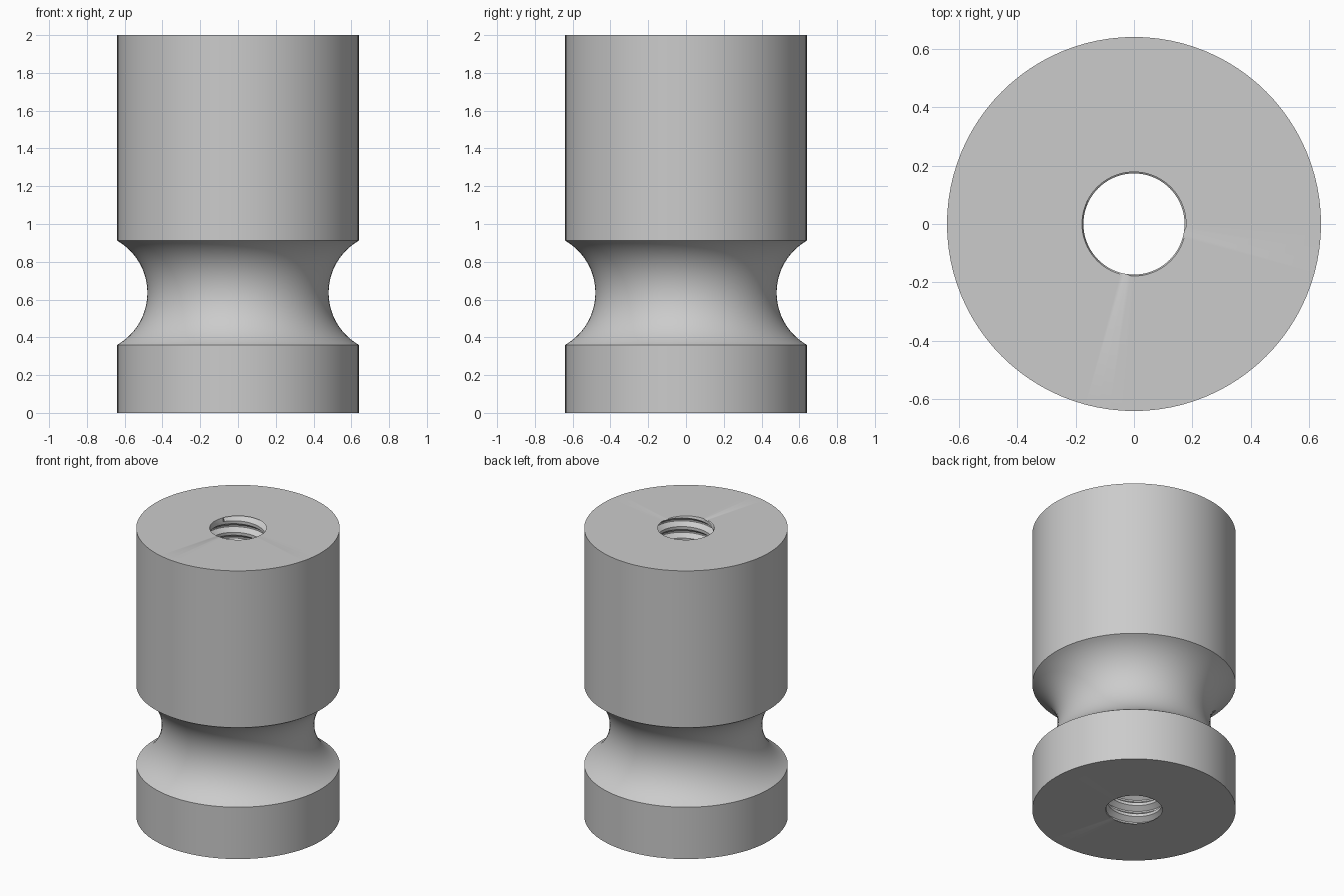
import bpy, bmesh, math

cube = bpy.data.objects.get("Cube")
if cube:
    bpy.data.objects.remove(cube, do_unlink=True)

SEGMENTS = 96
HEIGHT, OUTER = 2.0, 0.64
RIM, MINOR, MAJOR, PITCH = 0.178, 0.173, 0.205, 0.08

grey = bpy.data.materials.new("plain_grey")
grey.use_nodes = True
colour = (0.6, 0.6, 0.6, 1)
grey.diffuse_color = colour
grey.node_tree.nodes["Principled BSDF"].inputs["Base Color"].default_value = colour


def add_grid(bm, rows):
    """Skin a list of vertex rows, each running once round the axis."""
    rows = [[bm.verts.new(p) for p in row] for row in rows]
    for a, b in zip(rows, rows[1:]):
        for i in range(SEGMENTS):
            bm.faces.new((a[i], a[i + 1], b[i + 1], b[i]))


def polar(r, i, z):
    t = math.tau * i / SEGMENTS
    return (r * math.cos(t), r * math.sin(t), z)


# Outer profile: base, concave waist groove, upper barrel, top
low, high, waist = 0.36, 0.912, 0.48
half, depth = (high - low) / 2, OUTER - waist
arc_radius = (half ** 2 + depth ** 2) / (2 * depth)
sweep = math.asin(half / arc_radius)
profile = [(RIM, 0), (OUTER, 0)]
for k in range(33):
    a = sweep * (k / 16 - 1)
    profile.append((waist + arc_radius * (1 - math.cos(a)),
                    (low + high) / 2 + arc_radius * math.sin(a)))
profile += [(OUTER, HEIGHT), (RIM, HEIGHT)]

bm = bmesh.new()
add_grid(bm, [[polar(r, i, z) for i in range(SEGMENTS + 1)] for r, z in profile])

# Helical thread lining the bore, trimmed to a round rim at both ends
thread = [(0, MINOR), (0.25, MINOR), (0.56, MAJOR), (0.69, MAJOR)]
rows = []
for turn in range(-2, int(HEIGHT / PITCH) + 2):
    for offset, r in thread:
        row = []
        for i in range(SEGMENTS + 1):
            z = (turn + offset + i / SEGMENTS) * PITCH
            inside = 0.001 < z < HEIGHT - 0.001
            row.append(polar(r if inside else RIM, i, z if inside else (0 if z < 1 else HEIGHT)))
        rows.append(row)
add_grid(bm, rows)

bmesh.ops.remove_doubles(bm, verts=bm.verts, dist=0.0002)
bmesh.ops.recalc_face_normals(bm, faces=bm.faces)

mesh = bpy.data.meshes.new("threaded_spacer")
bm.to_mesh(mesh)
bm.free()
mesh.materials.append(grey)
spacer = bpy.data.objects.new("threaded_spacer", mesh)
bpy.context.collection.objects.link(spacer)

bpy.ops.object.select_all(action="DESELECT")
spacer.select_set(True)
bpy.context.view_layer.objects.active = spacer
bpy.ops.object.shade_smooth_by_angle(angle=math.radians(30))
